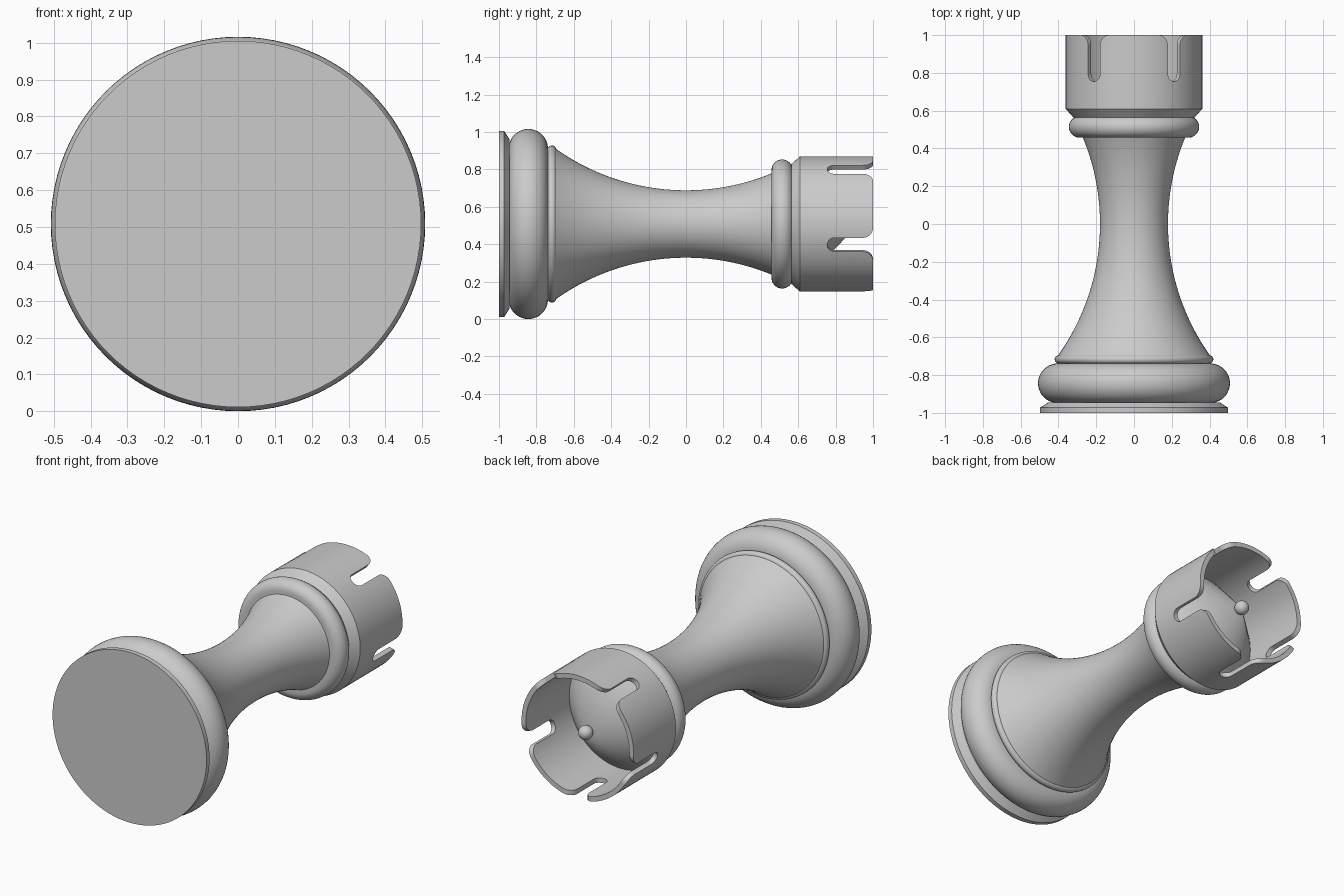
import bpy, bmesh
from math import pi, sin, cos, sqrt, radians
from mathutils import Matrix

if "Cube" in bpy.data.objects:
    bpy.data.objects.remove(bpy.data.objects["Cube"])

AXIS_Z = 0.508
STEPS = 96

grey = bpy.data.materials.new("plain grey")
grey.use_nodes = True
grey.diffuse_color = (0.6, 0.6, 0.6, 1)
grey.node_tree.nodes["Principled BSDF"].inputs["Base Color"].default_value = (0.6, 0.6, 0.6, 1)


def finish(name, bm):
    bmesh.ops.recalc_face_normals(bm, faces=bm.faces)
    mesh = bpy.data.meshes.new(name)
    bm.to_mesh(mesh)
    bm.free()
    mesh.materials.append(grey)
    obj = bpy.data.objects.new(name, mesh)
    bpy.context.collection.objects.link(obj)
    return obj


def smooth(obj):
    bpy.ops.object.select_all(action='DESELECT')
    obj.select_set(True)
    bpy.context.view_layer.objects.active = obj
    bpy.ops.object.shade_smooth_by_angle(angle=radians(30))


def lathe(name, profile):
    """Turn a profile of (radius, y) points about the long axis."""
    bm = bmesh.new()
    verts = [bm.verts.new((0, y, AXIS_Z + r)) for r, y in profile]
    edges = [bm.edges.new(pair) for pair in zip(verts, verts[1:])]
    bmesh.ops.spin(bm, geom=verts + edges, cent=(0, 0, AXIS_Z), axis=(0, 1, 0),
                   angle=2 * pi, steps=STEPS)
    bmesh.ops.remove_doubles(bm, verts=bm.verts, dist=1e-5)
    obj = finish(name, bm)
    smooth(obj)
    return obj


def arc(cx, cy, rad, start, end, n=20):
    angles = [radians(start + (end - start) * i / n) for i in range(n + 1)]
    return [(cx + rad * cos(a), cy + rad * sin(a)) for a in angles]


def bead(name, outer, y, rad):
    """Solid disc with a half-round edge."""
    lathe(name, [(0, y - rad)] + arc(outer - rad, y, rad, -90, 90) + [(0, y + rad)])


# Foot and the rounded rings
lathe("foot_plate", [(0, -1), (0.497, -1), (0.497, -0.972), (0.455, -0.945), (0, -0.945)])
bead("base_ring", 0.508, -0.843, 0.105)
bead("lower_collar", 0.42, -0.717, 0.022)
bead("upper_collar", 0.345, 0.514, 0.057)

# Waisted stem, a concave arc
R, WAIST = 1.2, 0.18
ys = [-0.71 + 1.2 * i / 40 for i in range(41)]
stem = [(WAIST + R - sqrt(R * R - y * y), y) for y in ys]
lathe("stem", [(0, ys[0])] + stem + [(0, ys[-1])])

# Hollow crown with a conical floor
crown = lathe("crown", [(0, 0.565), (0.322, 0.565), (0.362, 0.61), (0.362, 1),
                        (0.334, 1), (0.334, 0.6), (0, 0.925)])

# Five round-ended slots with flared mouths
HALF, FLARE = 0.039, 0.055
mouth = arc(HALF + FLARE, 1 - FLARE, FLARE, 90, 180, 10)
half = [(HALF + FLARE, 1.1)] + mouth + arc(0, 0.755 + HALF, HALF, 0, -90, 10)
outline = half + [(-x, y) for x, y in reversed(half[:-1])]
bm = bmesh.new()
for k in range(5):
    turn = Matrix.Translation((0, 0, AXIS_Z)) @ Matrix.Rotation(radians(36 + 72 * k), 4, 'Y')
    face = bm.faces.new([bm.verts.new((x, y, 0.22)) for x, y in outline])
    top = bmesh.ops.extrude_face_region(bm, geom=[face], use_keep_orig=True)["geom"]
    top = [g for g in top if isinstance(g, bmesh.types.BMVert)]
    bmesh.ops.translate(bm, verts=top, vec=(0, 0, 0.25))
    bmesh.ops.transform(bm, matrix=turn, verts=list(face.verts) + top)
cutter = finish("slot_cutter", bm)
cutter.hide_render = True

cut = crown.modifiers.new("slots", 'BOOLEAN')
cut.operation = 'DIFFERENCE'
cut.solver = 'EXACT'
cut.object = cutter
bpy.ops.object.select_all(action='DESELECT')
crown.select_set(True)
bpy.context.view_layer.objects.active = crown
bpy.ops.object.modifier_apply(modifier=cut.name)
bpy.data.objects.remove(cutter)
smooth(crown)

# Ball on the tip of the cone
lathe("crown_ball", [(max(r, 0), y) for r, y in arc(0, 0.925, 0.04, -90, 90, 16)])
